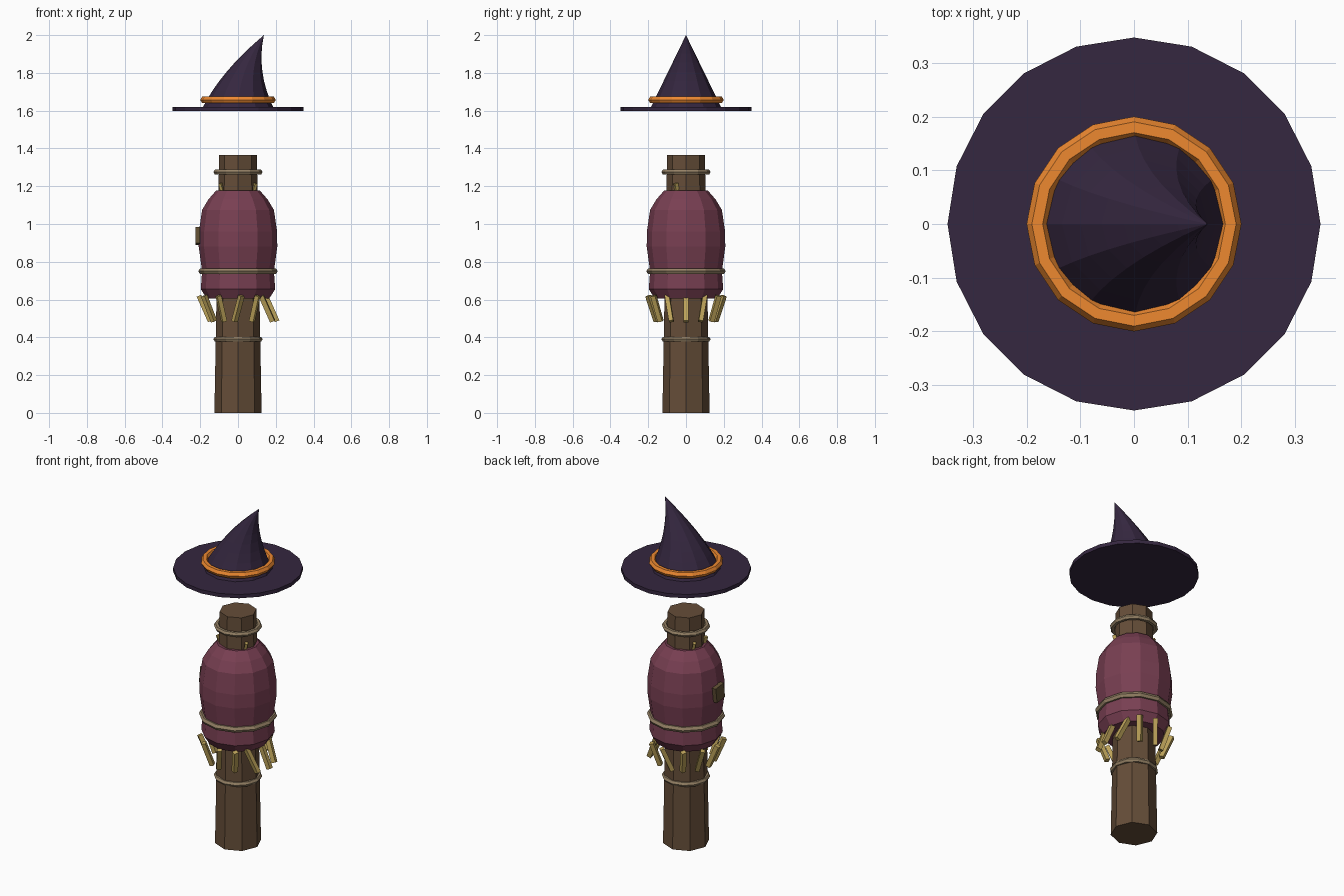
import bpy, bmesh, math
from mathutils import Vector, Matrix

if "Cube" in bpy.data.objects:
    bpy.data.objects.remove(bpy.data.objects["Cube"])


def material(name, rgb):
    m = bpy.data.materials.new(name)
    m.diffuse_color = (*rgb, 1)
    m.use_nodes = True
    m.node_tree.nodes["Principled BSDF"].inputs["Base Color"].default_value = m.diffuse_color
    return m


WOOD = material("wood", (0.13, 0.075, 0.04))
CLOTH = material("cloth", (0.19, 0.05, 0.085))
ROPE = material("rope", (0.30, 0.22, 0.13))
STRAW = material("straw", (0.50, 0.36, 0.10))
FELT = material("felt", (0.035, 0.02, 0.05))
BAND = material("band", (0.85, 0.25, 0.03))
PATCH = material("patch", (0.12, 0.08, 0.035))


def finish(name, bm, mat):
    bmesh.ops.recalc_face_normals(bm, faces=bm.faces)
    me = bpy.data.meshes.new(name)
    bm.to_mesh(me)
    bm.free()
    me.materials.append(mat)
    ob = bpy.data.objects.new(name, me)
    bpy.context.collection.objects.link(ob)
    return ob


def lathe(name, profile, sides, mat, shift=lambda z: 0.0):
    """Stack rings of (radius, z) with flat caps; shift bends along x."""
    bm = bmesh.new()
    rings = []
    for r, z in profile:
        rings.append([bm.verts.new((shift(z) + r * math.cos(2 * math.pi * i / sides),
                                    r * math.sin(2 * math.pi * i / sides), z))
                      for i in range(sides)])
    for a, b in zip(rings, rings[1:]):
        for i in range(sides):
            j = (i + 1) % sides
            bm.faces.new((a[i], a[j], b[j], b[i]))
    bm.faces.new(rings[0])
    bm.faces.new(rings[-1])
    bmesh.ops.remove_doubles(bm, verts=bm.verts, dist=0.0005)
    return finish(name, bm, mat)


def torus(name, z, major, minor, sides, mat):
    bpy.ops.mesh.primitive_torus_add(location=(0, 0, z), major_radius=major,
                                     minor_radius=minor, major_segments=sides,
                                     minor_segments=6)
    ob = bpy.context.object
    ob.name = name
    ob.data.materials.append(mat)


def bar(name, top, bottom, width, depth, angle, mat):
    """Box running between two points."""
    top, bottom = Vector(top), Vector(bottom)
    d = top - bottom
    rot = d.to_track_quat('Z', 'Y').to_matrix().to_4x4()
    m = (Matrix.Translation((top + bottom) / 2) @ rot @ Matrix.Rotation(angle, 4, 'Z')
         @ Matrix.Diagonal((depth, width, d.length, 1)))
    bm = bmesh.new()
    bmesh.ops.create_cube(bm, size=1, matrix=m)
    return finish(name, bm, mat)


# Post
lathe("post", [(0.125, 0), (0.1, 1.365)], 8, WOOD)

# Sack body with gathered waist and hem
lathe("sack_body", [(0.12, 0.605), (0.165, 0.605), (0.197, 0.655), (0.19, 0.75),
                    (0.208, 0.88), (0.207, 0.96), (0.19, 1.075), (0.157, 1.13),
                    (0.115, 1.178)], 12, CLOTH)

# Rope ties
torus("lower_rope", 0.39, 0.115, 0.015, 12, ROPE)
torus("waist_rope", 0.75, 0.192, 0.018, 12, ROPE)
torus("neck_rope", 1.275, 0.115, 0.015, 12, ROPE)

# Straw skirt: leans inward, but outward along x on the right side
for i in range(12):
    a = 2 * math.pi * i / 12
    c, s = math.cos(a), math.sin(a)
    dx = 0.03 if c > 0.8 else -0.03 * c
    dy = -0.022 * s
    if abs(c) < 0.1:
        dx = -0.018
    x, y = 0.177 * c, 0.177 * s
    bar("straw_%02d" % i, (x - dx, y - dy, 0.62), (x + dx, y + dy, 0.485),
        0.026, 0.024, a, STRAW)

# Straw tufts at the neck
for i, deg in enumerate((150, 210, 330)):
    c, s = math.cos(math.radians(deg)), math.sin(math.radians(deg))
    bar("neck_straw_%d" % i, (0.107 * c, 0.107 * s, 1.215), (0.09 * c, 0.09 * s, 1.16),
        0.02, 0.016, math.radians(deg), STRAW)

# Patch on the left side
bar("patch", (-0.213, 0.006, 0.98), (-0.213, -0.006, 0.893), 0.075, 0.024, 0, PATCH)

# Hat: brim, bent cone and band
lathe("hat_brim", [(0.347, 1.597), (0.347, 1.619)], 20, FELT)
cone = [(0.19 * (1 - t / 8) + 0.0001, 1.61 + 0.39 * t / 8) for t in range(9)]
lathe("hat_cone", cone, 12, FELT, lambda z: 0.137 * ((z - 1.61) / 0.39) ** 2)
torus("hat_band", 1.657, 0.18, 0.02, 16, BAND)
